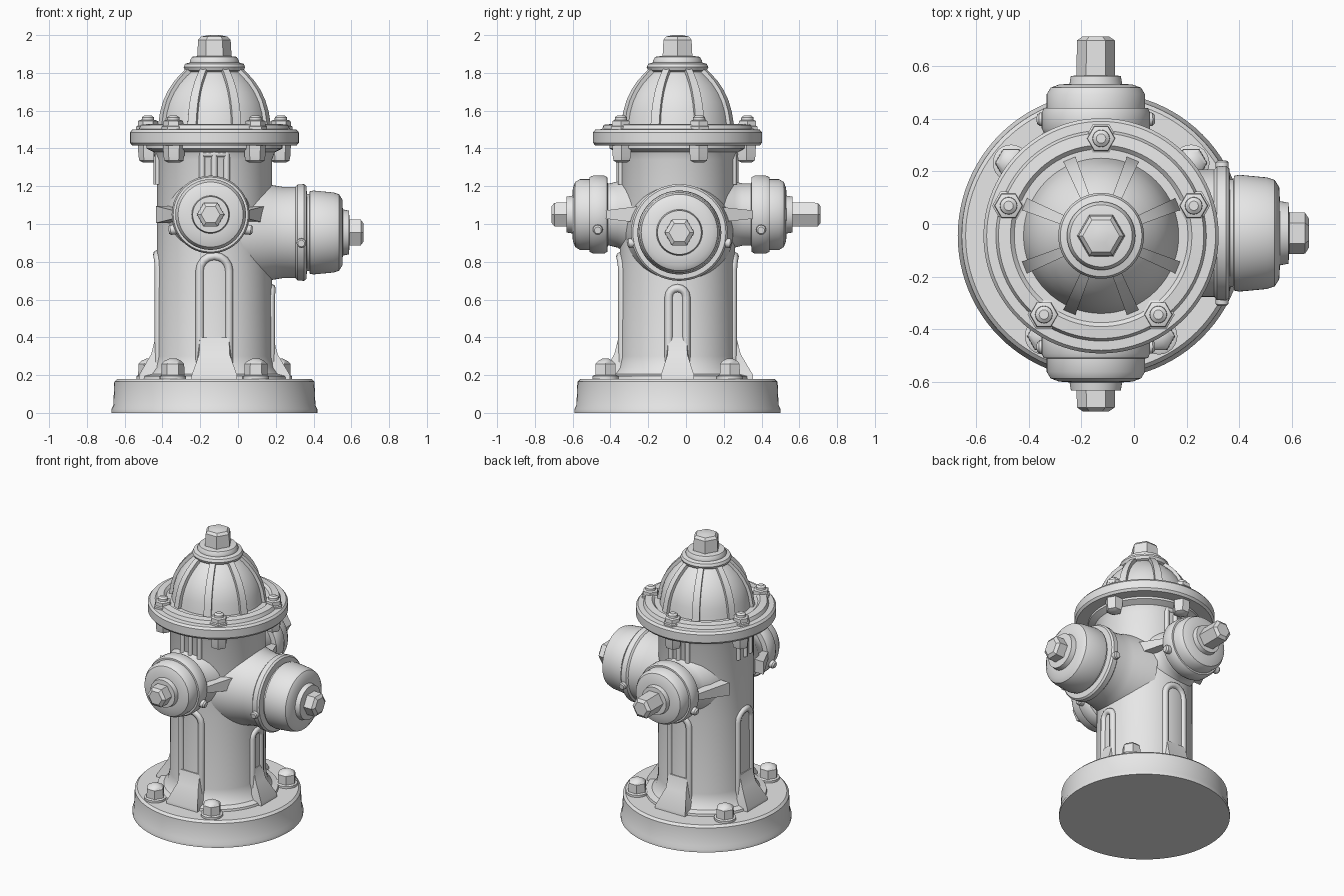
import bpy, bmesh, math
from mathutils import Vector, Matrix

if "Cube" in bpy.data.objects:
    bpy.data.objects.remove(bpy.data.objects["Cube"])

CX, CY = -0.125, -0.045          # vertical axis of the hydrant
iron = bpy.data.materials.new("light grey iron")
iron.diffuse_color = (0.8, 0.8, 0.8, 1)
iron.use_nodes = True
iron.node_tree.nodes["Principled BSDF"].inputs["Base Color"].default_value = iron.diffuse_color


def finish(name, bm, angle=35):
    bmesh.ops.recalc_face_normals(bm, faces=bm.faces)
    me = bpy.data.meshes.new(name)
    bm.to_mesh(me)
    bm.free()
    ob = bpy.data.objects.new(name, me)
    bpy.context.collection.objects.link(ob)
    me.materials.append(iron)
    bpy.ops.object.select_all(action='DESELECT')
    bpy.context.view_layer.objects.active = ob
    ob.select_set(True)
    bpy.ops.object.shade_smooth_by_angle(angle=math.radians(angle))
    return ob


def lathe(name, prof, loc=(CX, CY, 0), axis=(0, 0, 1), n=64, twist=0.0):
    """Spin (radius, height) pairs around an axis, closing both ends."""
    m = Matrix.Translation(loc) @ Vector(axis).to_track_quat('Z', 'Y').to_matrix().to_4x4()
    bm = bmesh.new()
    rings = []
    for r, h in prof:
        rings.append([bm.verts.new(m @ Vector((r * math.cos(twist + 2 * math.pi * i / n),
                                               r * math.sin(twist + 2 * math.pi * i / n), h)))
                      for i in range(n)])
    for a, b in zip(rings, rings[1:]):
        for i in range(n):
            bm.faces.new((a[i], a[(i + 1) % n], b[(i + 1) % n], b[i]))
    bm.faces.new(rings[0])
    bm.faces.new(rings[-1])
    return finish(name, bm)


def plate(name, outline, ang, widths, loc=(CX, CY, 0)):
    """Upright plate: (radius, z) outline facing direction ang, with a half width per point."""
    bm = bmesh.new()
    c, s = math.cos(ang), math.sin(ang)
    sides = []
    for k in (-1, 1):
        sides.append([bm.verts.new((loc[0] + r * c - k * w * s, loc[1] + r * s + k * w * c, z + loc[2]))
                      for (r, z), w in zip(outline, widths)])
    a, b = sides
    n = len(a)
    for i in range(n):
        bm.faces.new((a[i], a[(i + 1) % n], b[(i + 1) % n], b[i]))
    bm.faces.new(a)
    bm.faces.new(b)
    bmesh.ops.triangulate(bm, faces=[f for f in bm.faces if len(f.verts) > 4])
    return finish(name, bm)


def tube(name, pts, rad, closed=False):
    cu = bpy.data.curves.new(name, 'CURVE')
    cu.dimensions = '3D'
    cu.bevel_depth = rad
    cu.bevel_resolution = 2
    cu.use_fill_caps = True
    sp = cu.splines.new('POLY')
    sp.points.add(len(pts) - 1)
    for p, co in zip(sp.points, pts):
        p.co = (*co, 1)
    sp.use_cyclic_u = closed
    ob = bpy.data.objects.new(name, cu)
    bpy.context.collection.objects.link(ob)
    cu.materials.append(iron)
    bpy.ops.object.select_all(action='DESELECT')
    bpy.context.view_layer.objects.active = ob
    ob.select_set(True)
    bpy.ops.object.convert(target='MESH')
    bpy.ops.object.shade_smooth_by_angle(angle=math.radians(50))


def polar(r, deg, z):
    return (CX + r * math.cos(math.radians(deg)), CY + r * math.sin(math.radians(deg)), z)


# Base slab, foot ring and barrel
lathe("base", [(0.545, 0), (0.545, 0.02), (0.535, 0.04), (0.53, 0.165), (0.515, 0.18)], n=96)
lathe("barrel", [(0.39, 0.17), (0.385, 0.195), (0.345, 0.205), (0.318, 0.24), (0.307, 0.30),
                 (0.305, 0.8), (0.305, 1.34), (0.32, 1.38), (0.36, 1.40), (0.36, 1.44)])

# Two-layer bonnet flange
lathe("flange", [(0.36, 1.415), (0.435, 1.415), (0.447, 1.43), (0.447, 1.485), (0.435, 1.50),
                 (0.40, 1.502), (0.39, 1.525), (0.345, 1.53), (0.33, 1.515), (0.28, 1.515)], n=96)

# Bonnet dome with eight ribs
dome = [(0.298, 1.50), (0.29, 1.54), (0.282, 1.59), (0.265, 1.645), (0.24, 1.695),
        (0.208, 1.74), (0.17, 1.78), (0.13, 1.815), (0.10, 1.84)]
lathe("bonnet", dome)
outer = [(r + 0.02 * r / 0.3, z + 0.02 * (z - 1.5) / 0.3) for r, z in dome[:-1]]
inner = [(r - 0.03, z - 0.02) for r, z in reversed(dome[:-1])]
for i in range(8):
    plate("bonnet_rib", outer + inner, math.radians(22.5 + 45 * i),
          [0.012 + 0.04 * r for r, z in outer + inner])

# Crown ring and operating nut
lathe("crown_ring", [(0.13, 1.80), (0.155, 1.812), (0.163, 1.83), (0.155, 1.848), (0.13, 1.855),
                     (0.13, 1.865), (0.118, 1.885), (0.08, 1.89)])
lathe("operating_nut", [(0.092, 1.87), (0.086, 1.975), (0.07, 1.992), (0.03, 2.0)], n=6)

# Flange bolts above and nuts below
for i in range(5):
    a = 90 + 72 * i
    lathe("flange_bolt", [(0.062, 1.495), (0.062, 1.515), (0.054, 1.52), (0.052, 1.545), (0.042, 1.55)],
          polar(0.37, a, 0), n=6)
    lathe("flange_bolt_tip", [(0.034, 1.54), (0.032, 1.565), (0.018, 1.575)], polar(0.37, a, 0), n=16)
    lathe("flange_nut", [(0.03, 1.325), (0.05, 1.335), (0.055, 1.36), (0.058, 1.42)],
          polar(0.365, a, 0), n=6)

# Base bolts
for a in (39, 141, 240, 300):
    lathe("base_washer", [(0.07, 0.17), (0.07, 0.195), (0.06, 0.2)], polar(0.44, a, 0), n=24)
    lathe("base_bolt", [(0.062, 0.19), (0.06, 0.26), (0.045, 0.275), (0.02, 0.287)],
          polar(0.44, a, 0), n=6)

# Two hose outlets, front and back
for side, reach in ((-1, 0.0), (1, 0.0)):
    x = -0.145
    y0 = -0.042 if side < 0 else -0.042 - 0.02
    loc, ax = (x, y0, 1.05), (0, side, 0)
    e = 0.67 if side < 0 else 0.775       # nut tip distance
    f = 0.0 if side < 0 else 0.035        # the back outlet is a little longer
    lathe("hose_neck", [(0.23, 0.18), (0.20, 0.28), (0.175, 0.32), (0.165, 0.36), (0.165, 0.42 + f)], loc, ax)
    lathe("hose_collar", [(0.165, 0.372 + f), (0.198, 0.375 + f), (0.206, 0.39 + f), (0.206, 0.45 + f),
                          (0.198, 0.468 + f), (0.16, 0.47 + f)], loc, ax)
    lathe("hose_cap", [(0.187, 0.46 + f), (0.187, 0.52 + f), (0.172, 0.545 + f), (0.14, 0.557 + f),
                       (0.10, 0.56 + f), (0.095, 0.59 + f), (0.06, 0.592 + f)], loc, ax)
    lathe("hose_nut", [(0.074, 0.55 + f), (0.072, e - 0.015), (0.05, e)], loc, ax, n=6)
    # webs beside the neck and cap lugs
    for k in (-1, 1):
        lathe("cap_lug", [(0.028, 0.15), (0.026, 0.215), (0.018, 0.225)],
              (x, y0 + side * (0.425 + f), 1.0), (k, 0, -0.15), n=12)
        bm = bmesh.new()
        tri = [(0.10, 0.20), (0.29, 0.20), (0.19, 0.40 + f), (0.10, 0.40 + f)]
        vs = [[bm.verts.new((x + k * u, y0 + side * v, 1.05 + h * (0.045 if v < 0.3 else 0.02)))
               for u, v in tri] for h in (-1, 1)]
        for i in range(4):
            j = (i + 1) % 4
            bm.faces.new((vs[0][i], vs[0][j], vs[1][j], vs[1][i]))
        bm.faces.new(vs[0])
        bm.faces.new(vs[1])
        finish("neck_web", bm)

# Large pumper outlet on the right
loc, ax = (CX, -0.035, 0.955), (1, 0, 0)
lathe("pumper_neck", [(0.285, 0.14), (0.265, 0.25), (0.25, 0.31), (0.242, 0.36), (0.242, 0.43),
                      (0.254, 0.44), (0.256, 0.475), (0.246, 0.487), (0.205, 0.49), (0.205, 0.52)], loc, ax)
lathe("pumper_cap", [(0.20, 0.503), (0.218, 0.505), (0.222, 0.525), (0.212, 0.63), (0.202, 0.66),
                     (0.175, 0.677), (0.122, 0.68), (0.116, 0.712), (0.07, 0.716)], loc, ax)
lathe("pumper_nut", [(0.08, 0.68), (0.078, 0.775), (0.055, 0.79)], loc, ax, n=6)
for k in (-1, 1):
    lathe("pumper_lug", [(0.025, 0.2), (0.025, 0.27), (0.018, 0.277)],
          (0.335, -0.035, 0.93), (0, k, -0.12), n=12)

# Raised arch frames and foot gussets on four sides: direction, half width, top, bottom
for deg, w, top, bottom in ((-90, 0.078, 0.83, 0.24), (90, 0.075, 0.83, 0.24),
                            (180, 0.07, 0.84, 0.24), (0, 0.046, 0.66, 0.24)):
    arch = [(-w, bottom)] + [(-w * math.cos(math.pi * i / 8), top - w + w * math.sin(math.pi * i / 8))
                             for i in range(9)] + [(w, bottom)]
    tube("arch_frame", [polar(0.303, deg + math.degrees(s / 0.303), z) for s, z in arch], 0.022)
    g = w + 0.012
    plate("foot_gusset", [(0.25, 0.40), (0.312, 0.40), (0.335, 0.31), (0.40, 0.20), (0.40, 0.17), (0.25, 0.17)],
          math.radians(deg), [g * 0.85, g * 0.85, g * 0.9, g + 0.03, g + 0.03, g + 0.03])
    # short ribs between outlet and flange
    if deg:
        for s in (-0.065, 0, 0.065):
            d = deg + math.degrees(s / 0.303)
            tube("upper_rib", [polar(0.305, d, 1.21), polar(0.305, d, 1.40)], 0.017)
        tube("upper_rib_bar", [polar(0.305, deg + a, 1.37) for a in (-13, -6, 0, 6, 13)], 0.017)
